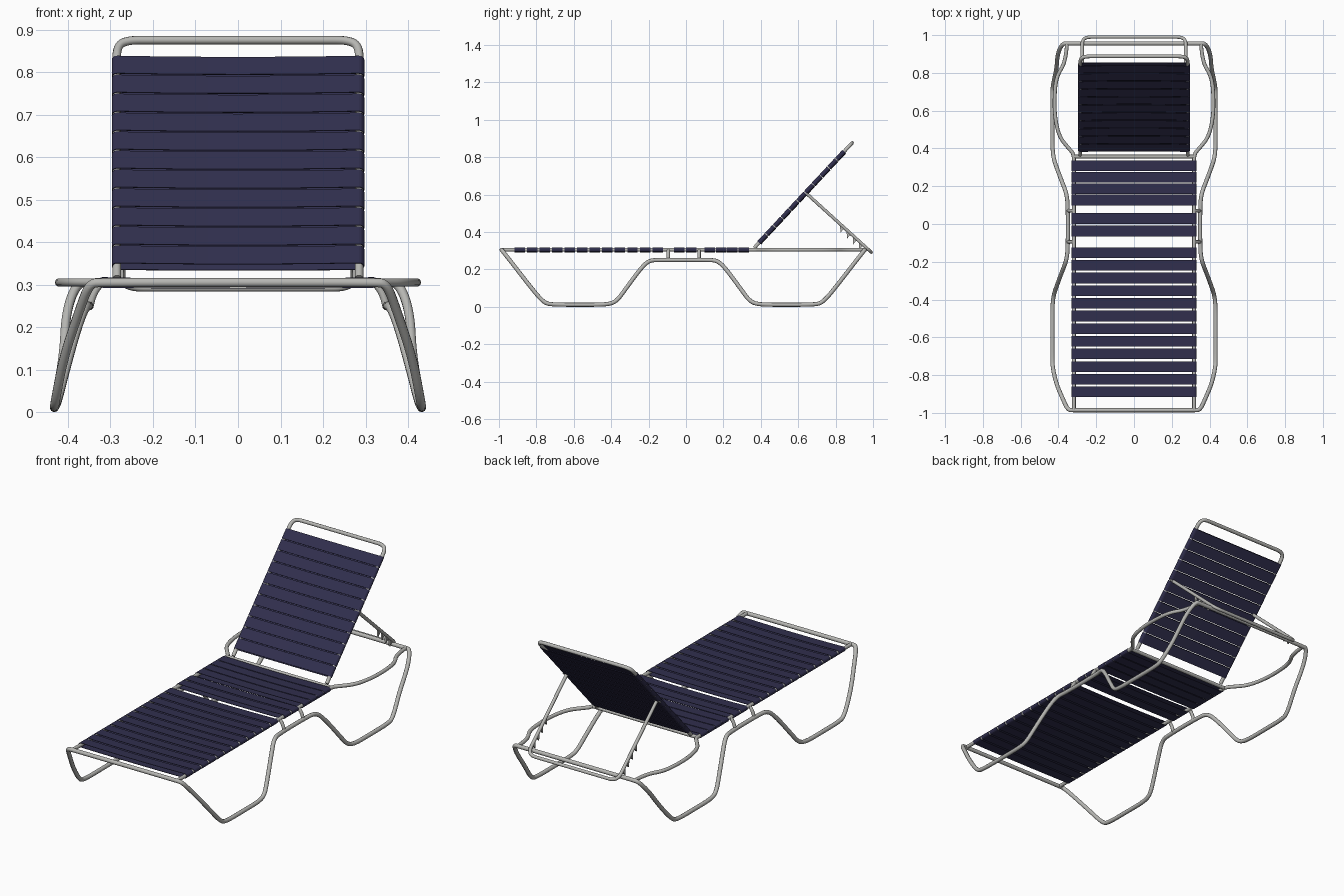
import bpy, bmesh, math
from mathutils import Vector, Matrix

if "Cube" in bpy.data.objects:
    bpy.data.objects.remove(bpy.data.objects["Cube"])


def material(name, rgb):
    m = bpy.data.materials.new(name)
    m.diffuse_color = (*rgb, 1)
    m.use_nodes = True
    m.node_tree.nodes["Principled BSDF"].inputs["Base Color"].default_value = m.diffuse_color
    return m


METAL = material("brushed grey metal", (0.47, 0.47, 0.45))
NAVY = material("navy vinyl", (0.030, 0.028, 0.075))


def tube(name, pts, r=0.01, cyclic=False):
    """Round tube that follows a smooth control path, as a mesh."""
    cu = bpy.data.curves.new(name, 'CURVE')
    cu.dimensions = '3D'
    cu.bevel_depth = r
    cu.bevel_resolution = 3
    cu.use_fill_caps = True
    sp = cu.splines.new('NURBS')
    sp.points.add(len(pts) - 1)
    for p, co in zip(sp.points, pts):
        p.co = (*co, 1)
    sp.order_u = 3
    sp.resolution_u = 6
    sp.use_cyclic_u = cyclic
    sp.use_endpoint_u = not cyclic
    ob = bpy.data.objects.new(name, cu)
    bpy.context.collection.objects.link(ob)
    bpy.ops.object.select_all(action='DESELECT')
    ob.select_set(True)
    bpy.context.view_layer.objects.active = ob
    bpy.ops.object.convert(target='MESH')
    ob = bpy.context.view_layer.objects.active
    ob.data.materials.clear()
    ob.data.materials.append(METAL)
    bpy.ops.object.shade_smooth_by_angle(angle=math.radians(50))
    return ob


def flip(pts):
    return [(-x, y, z) for x, y, z in pts]


def finish(name, bm, mat):
    bmesh.ops.recalc_face_normals(bm, faces=bm.faces)
    me = bpy.data.meshes.new(name)
    bm.to_mesh(me)
    bm.free()
    me.materials.append(mat)
    ob = bpy.data.objects.new(name, me)
    bpy.context.collection.objects.link(ob)
    return ob


def strap(name, half, width, mat4):
    """Flat band wrapped round both rails, sagging a little mid-span."""
    h, t, n = 0.0125, 0.002, 8
    xc = half - h

    def outline(r):
        pts = []
        for i in range(n + 1):
            x = -xc + 2 * xc * i / n
            pts.append((x, r - 0.004 * (1 - (x / xc) ** 2)))
        for i in range(1, 6):
            a = math.pi / 2 - math.pi * i / 6
            pts.append((xc + r * math.cos(a), r * math.sin(a)))
        for i in range(n + 1):
            x = xc - 2 * xc * i / n
            pts.append((x, -r - 0.002 * (1 - (x / xc) ** 2)))
        for i in range(1, 6):
            a = -math.pi / 2 - math.pi * i / 6
            pts.append((-xc + r * math.cos(a), r * math.sin(a)))
        return pts

    bm = bmesh.new()
    rings = [[bm.verts.new(mat4 @ Vector((x, y, z))) for x, z in outline(r)]
             for r, y in ((h, -width / 2), (h, width / 2),
                          (h - t, width / 2), (h - t, -width / 2))]
    m = len(rings[0])
    for k in range(4):
        a, b = rings[k], rings[(k + 1) % 4]
        for i in range(m):
            j = (i + 1) % m
            bm.faces.new((a[i], a[j], b[j], b[i]))
    return finish(name, bm, NAVY)


# Base: one continuous tube making the front bar, both legs and the back bar
front_half = [(0.32, -.986, .305), (.35, -.985, .303), (.375, -.93, .234),
              (.41, -.85, .13), (.43, -.765, .025), (.432, -.72, .011),
              (.432, -.56, .011), (.432, -.43, .011), (.425, -.375, .025),
              (.41, -.33, .085), (.38, -.25, .195), (.36, -.20, .248),
              (.35, -.14, .25)]
back_half = [(x + (0.03 if z > 0.2 and y < -.9 else 0), -0.03 - y, z)
             for x, y, z in reversed(front_half)]
right = front_half + back_half
tube("base_and_legs", right + flip(right[::-1]), 0.011, True)

# Seat rails, flaring out behind the backrest pivot
rail = [(.318, -.986, .305), (.318, -.3, .305), (.318, .30, .305),
        (.318, .37, .305), (.345, .40, .305), (.395, .46, .305),
        (.418, .56, .305), (.422, .66, .305), (.412, .78, .305),
        (.36, .86, .305), (.355, .955, .305)]
tube("seat_rail_right", rail)
tube("seat_rail_left", flip(rail))
tube("pivot_crossbar", [(-.318, .357, .305), (0, .357, .305), (.318, .357, .305)])

# Short brackets joining the rails to the leg tubes
for y in (-.095, .07):
    for s in (1, -1):
        tube("rail_bracket", [(s * .318, y, .305), (s * .34, y, .29),
                              (s * .348, y, .25)], 0.009)

# Seat straps: front, middle and rear groups
centres = [-.889 + .067 * i for i in range(12)]
centres += [-.037, .029] + [.127 + .0605 * i for i in range(4)]
for y in centres:
    strap("seat_strap", .331, .056, Matrix.Translation((0, y, .305)))

# Backrest frame, raised at an angle
tilt = math.radians(47)
back = Matrix.Translation((0, .365, .315)) @ Matrix.Rotation(tilt, 4, 'X')
L = 0.766
half = [(.285, 0, 0), (.285, .3, 0), (.285, L - .08, 0),
        (.285, L - .02, 0), (.26, L, 0), (.2, L, 0)]
tube("backrest_frame", [back @ Vector(p) for p in half + flip(half[::-1])])
for i in range(11):
    strap("backrest_strap", .297, .056,
          back @ Matrix.Translation((0, .066 + .061 * i, 0)))

# Folding support: U-shaped prop behind the backrest
top, low = Vector((0, .645, .605)), Vector((0, .99, .292))


def prop(x, f):
    p = top.lerp(low, f)
    return (x, p.y, p.z)


arm = [prop(.274, 0), prop(.274, .5), prop(.274, .84),
       prop(.274, .95), prop(.25, 1), prop(.19, 1)]
tube("support_prop", arm + flip(arm[::-1]), 0.009)
for s in (1, -1):
    tube("prop_pivot", [(s * .262, .645, .605), (s * .28, .645, .605),
                        (s * .295, .645, .605)], 0.007)

# Adjustment hooks under the prop arms
for s in (1, -1):
    bm = bmesh.new()
    for y in (.823, .858, .891, .924):
        z = .605 - .907 * (y - .645)
        tri = [(y, z), (y + .024, z - .022), (y + .003, z - .048)]
        a, b = [[bm.verts.new((s * .274 + d, p, q)) for p, q in tri]
                for d in (-.005, .005)]
        bm.faces.new(a)
        bm.faces.new(b[::-1])
        for i in range(3):
            j = (i + 1) % 3
            bm.faces.new((a[i], a[j], b[j], b[i]))
    finish("adjustment_hooks", bm, METAL)
